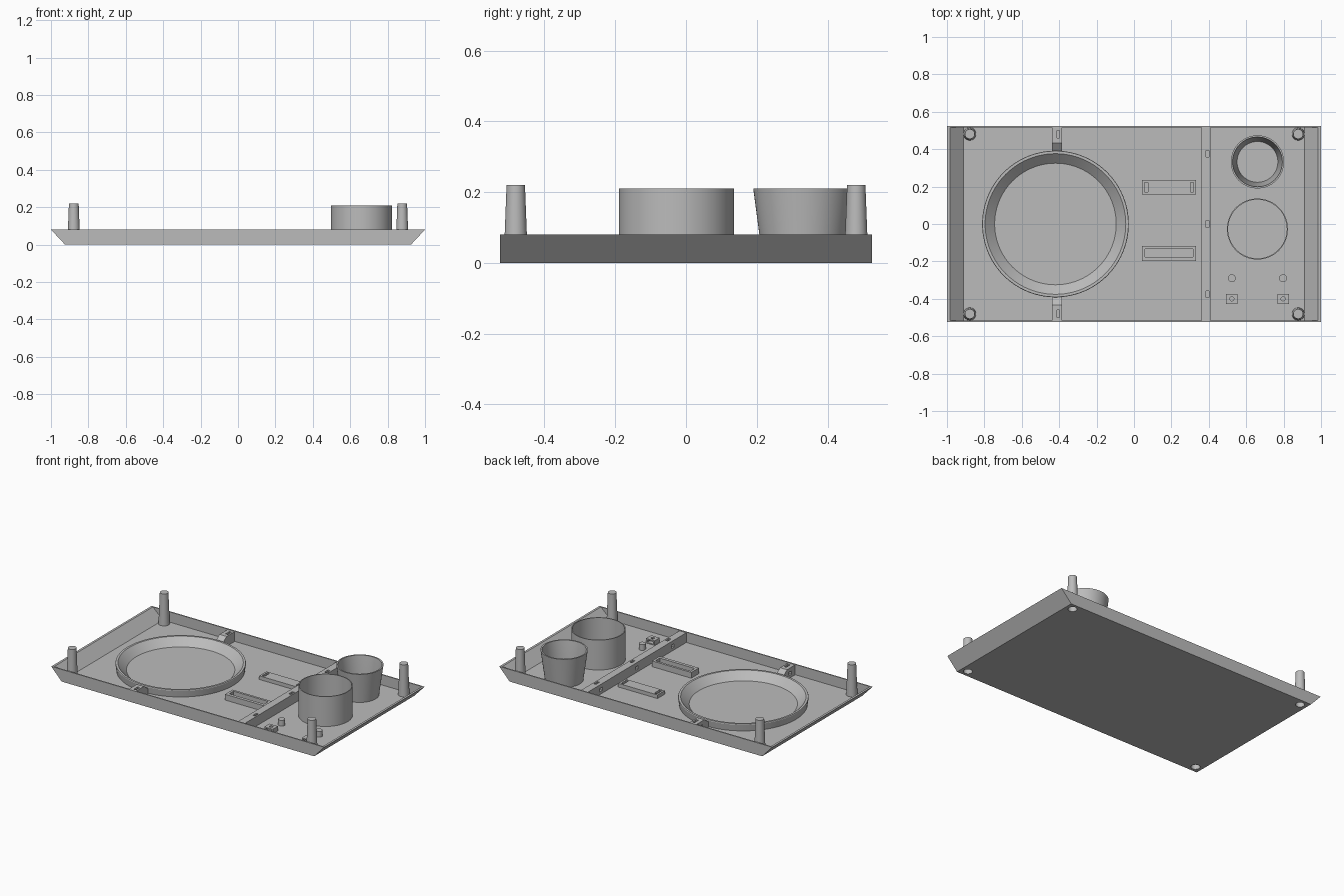
import bpy, bmesh, math
from mathutils import Vector

if "Cube" in bpy.data.objects:
    bpy.data.objects.remove(bpy.data.objects["Cube"], do_unlink=True)

grey = bpy.data.materials.new("plain_grey")
grey.use_nodes = True
TONE = (0.5, 0.5, 0.5, 1)
grey.diffuse_color = TONE
grey.node_tree.nodes["Principled BSDF"].inputs["Base Color"].default_value = TONE

FLOOR = 0.012   # top of the tray floor
SINK = 0.008    # parts start slightly inside the floor
RIM = 0.08


def finish(name, bm, smooth=False):
    bmesh.ops.recalc_face_normals(bm, faces=bm.faces)
    mesh = bpy.data.meshes.new(name)
    bm.to_mesh(mesh)
    bm.free()
    mesh.materials.append(grey)
    ob = bpy.data.objects.new(name, mesh)
    bpy.context.collection.objects.link(ob)
    if smooth:
        select(ob)
        bpy.ops.object.shade_smooth_by_angle(angle=math.radians(30))
    return ob


def select(ob):
    bpy.ops.object.select_all(action='DESELECT')
    ob.select_set(True)
    bpy.context.view_layer.objects.active = ob


def loft(name, loops):
    """Skin matching loops of points and cap both ends."""
    bm = bmesh.new()
    rings = [[bm.verts.new(p) for p in loop] for loop in loops]
    for a, b in zip(rings, rings[1:]):
        for i in range(len(a)):
            j = (i + 1) % len(a)
            bm.faces.new((a[i], a[j], b[j], b[i]))
    bm.faces.new(rings[0])
    bm.faces.new(rings[-1])
    return finish(name, bm)


def rect(hx, hy, z, cx=0, cy=0):
    return [(cx + sx * hx, cy + sy * hy, z)
            for sx, sy in ((-1, -1), (1, -1), (1, 1), (-1, 1))]


def box(name, cx, cy, hx, hy, z0, z1):
    return loft(name, [rect(hx, hy, z0, cx, cy), rect(hx, hy, z1, cx, cy)])


def lathe(name, cx, cy, profile, closed=False, steps=64):
    """Spin a (radius, height) profile about a vertical axis."""
    bm = bmesh.new()
    verts = [bm.verts.new((cx + r, cy, z)) for r, z in profile]
    edges = [bm.edges.new(pair) for pair in zip(verts, verts[1:])]
    if closed:
        edges.append(bm.edges.new((verts[-1], verts[0])))
    bmesh.ops.spin(bm, geom=verts + edges, cent=Vector((cx, cy, 0)), axis=(0, 0, 1),
                   angle=math.tau, steps=steps)
    bmesh.ops.remove_doubles(bm, verts=bm.verts, dist=1e-5)
    return finish(name, bm, smooth=True)


def cut(ob, cutter):
    cutter.hide_render = True
    mod = ob.modifiers.new("cut", 'BOOLEAN')
    mod.operation, mod.solver, mod.object = 'DIFFERENCE', 'EXACT', cutter
    select(ob)
    bpy.ops.object.modifier_apply(modifier=mod.name)
    bpy.data.objects.remove(cutter, do_unlink=True)


# Tray with sloping ends and thin upright sides
tray = loft("tray", [rect(0.925, 0.525, 0), rect(1.0, 0.525, RIM),
                     rect(0.985, 0.517, RIM), rect(0.912, 0.517, FLOOR)])

# Hollow tapered corner posts, open underneath
for sx in (-1, 1):
    for sy in (-1, 1):
        x, y = sx * 0.878, sy * 0.481
        cut(tray, lathe("post_hole", x, y, [(0, -0.02), (0.027, -0.02), (0.027, 0.03), (0, 0.03)], steps=32))
        lathe("corner_post", x, y, [(0.027, 0.002), (0.034, 0.011), (0.026, 0.22), (0, 0.22),
                                    (0, 0.205), (0.021, 0.205)], closed=True, steps=32)

# Round dish with a sloping inner wall
lathe("dish_ring", -0.42, 0, [(0.385, SINK), (0.392, 0.055), (0.39, 0.06), (0.376, 0.06),
                              (0.325, FLOOR), (0.325, SINK)], closed=True, steps=96)

# Clips between the dish and the long sides
for side, s in (("front", -1), ("back", 1)):
    outline = [(0.388, SINK), (0.388, 0.045), (0.432, 0.077), (0.52, 0.077), (0.52, SINK)]
    clip = loft(side + "_dish_clip", [[(x, s * y, z) for y, z in outline] for x in (-0.438, -0.386)])
    cut(clip, box("slot", -0.405, s * 0.48, 0.008, 0.02, 0.055, 0.1))
    cut(clip, box("side_slot", -0.44, s * 0.465, 0.02, 0.014, 0.03, 0.052))

# Divider rail with three pin slots
rail = box("divider", 0.385, 0, 0.025, 0.52, SINK, 0.076)
for y in (-0.375, 0, 0.375):
    cut(rail, box("slot", 0.392, y, 0.008, 0.018, 0.056, 0.1))
    cut(rail, box("side_slot", 0.36, y, 0.02, 0.014, 0.03, 0.052))

# Low bar with end slots, and taller bar with a long recess
back_bar = box("back_bar", 0.188, 0.197, 0.144, 0.038, SINK, 0.036)
for s in (-1, 1):
    cut(back_bar, box("slot", 0.188 + s * 0.122, 0.197, 0.009, 0.026, 0.02, 0.1))
front_bar = box("front_bar", 0.188, -0.158, 0.144, 0.04, SINK, 0.05)
cut(front_bar, box("recess", 0.188, -0.155, 0.128, 0.022, 0.016, 0.1))

# Tapered cup and straight cup
lathe("tapered_cup", 0.66, 0.332, [(0.115, SINK), (0.142, 0.21), (0.133, 0.21),
                                   (0.109, FLOOR), (0.109, SINK)], closed=True)
lathe("straight_cup", 0.66, -0.027, [(0.163, SINK), (0.163, 0.21), (0.157, 0.21),
                                     (0.157, SINK)], closed=True)

# Small pegs and square sockets
for x in (0.523, 0.797):
    lathe("peg", x, -0.29, [(0, SINK), (0.021, SINK), (0.021, 0.05), (0, 0.05)], steps=32)
    socket = box("socket", x, -0.4, 0.031, 0.027, SINK, 0.042)
    cut(socket, box("socket_opening", x, -0.4, 0.022, 0.05, 0.018, 0.034))
    cut(socket, lathe("socket_hole", x, -0.4, [(0, 0.02), (0.011, 0.02), (0.011, 0.06), (0, 0.06)], steps=24))
